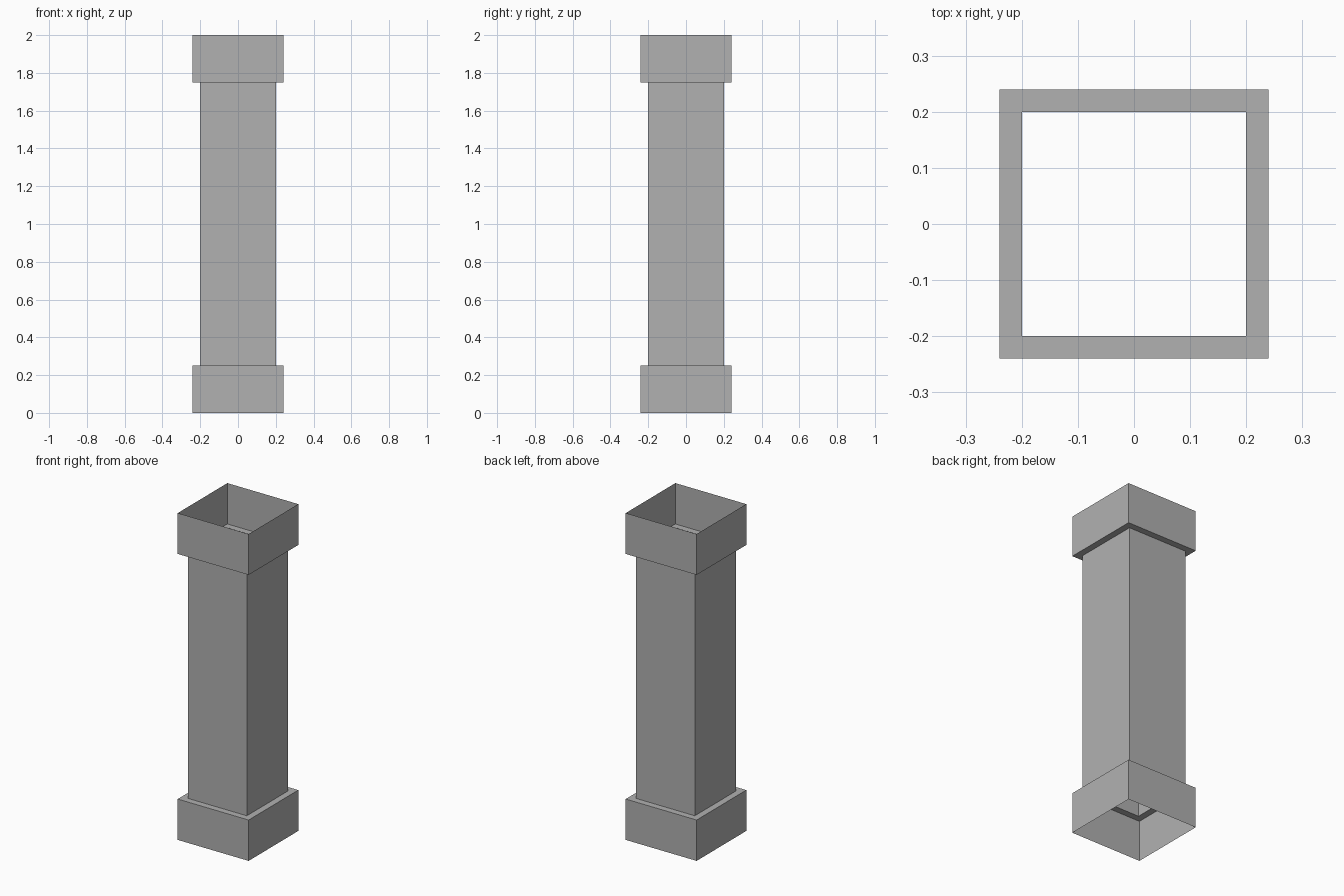
import bpy, bmesh

if "Cube" in bpy.data.objects:
    bpy.data.objects.remove(bpy.data.objects["Cube"])

# Open square column: (half width, height) steps from base collar to top collar
PROFILE = [(0.24, 0.0), (0.24, 0.25), (0.20, 0.25),
           (0.20, 1.75), (0.24, 1.75), (0.24, 2.0)]
CORNERS = [(-1, -1), (1, -1), (1, 1), (-1, 1)]

bm = bmesh.new()
rings = [[bm.verts.new((x * r, y * r, z)) for x, y in CORNERS]
         for r, z in PROFILE]

# Bridge successive square rings; both ends stay open
for low, high in zip(rings, rings[1:]):
    for i in range(4):
        j = (i + 1) % 4
        bm.faces.new((low[i], low[j], high[j], high[i]))

mesh = bpy.data.meshes.new("square_column")
bm.to_mesh(mesh)
bm.free()

# Darker grey
grey = bpy.data.materials.new("dark_grey")
grey.diffuse_color = (0.44, 0.44, 0.44, 1)
grey.use_nodes = True
grey.node_tree.nodes["Principled BSDF"].inputs["Base Color"].default_value = grey.diffuse_color
mesh.materials.append(grey)

column = bpy.data.objects.new("square_column", mesh)
bpy.context.collection.objects.link(column)
